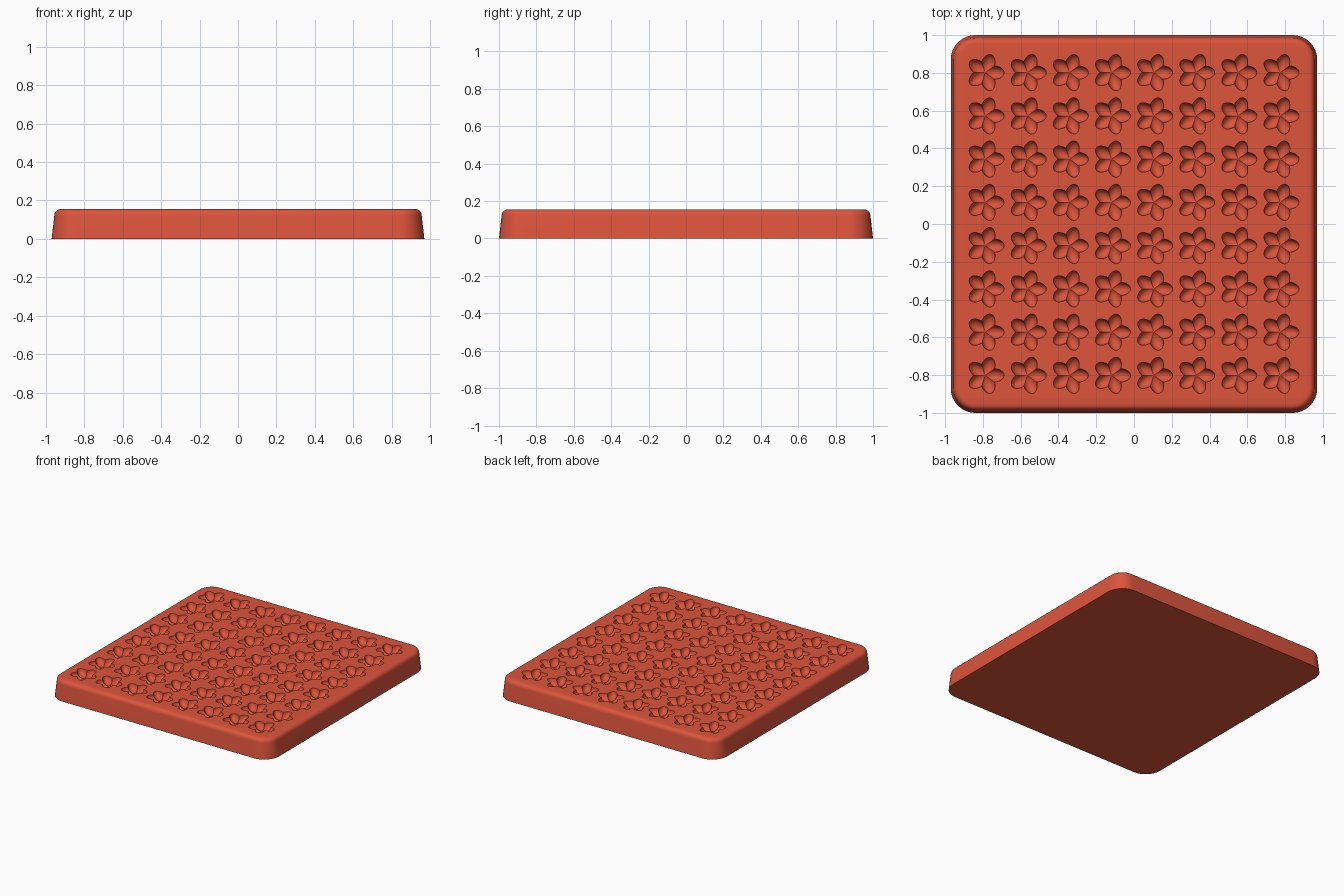
import bpy, bmesh
from math import sin, cos, pi, sqrt, tau, radians

if "Cube" in bpy.data.objects:
    bpy.data.objects.remove(bpy.data.objects["Cube"], do_unlink=True)

HALF_X, HALF_Y, HEIGHT, CORNER = 0.97, 1.0, 0.155, 0.13
COUNT = 8                                # recesses along each side
CELL_X, CELL_Y = 0.1115, 0.1145          # half size of one cell
RIM_X, RIM_Y = CELL_X * COUNT, CELL_Y * COUNT
PETALS, DEPTH = 5, 0.045
OFFSET, LENGTH, WIDTH = 0.042, 0.058, 0.036   # one ellipsoid petal
STEPS, RINGS = 80, 8

bm = bmesh.new()


def loop(points):
    return [bm.verts.new(p) for p in points]


def bridge(outer, inner):
    n = len(outer)
    for i in range(n):
        j = (i + 1) % n
        bm.faces.new((outer[i], outer[j], inner[j], inner[i]))


def rounded_rect(inset, z, segments=10):
    r = CORNER - inset
    points = []
    for k, (sx, sy) in enumerate(((1, 1), (-1, 1), (-1, -1), (1, -1))):
        for i in range(segments + 1):
            a = (k + i / segments) * pi / 2
            points.append((sx * (HALF_X - CORNER) + r * cos(a),
                           sy * (HALF_Y - CORNER) + r * sin(a), z))
    return points


def clamp(v, limit):
    return max(-limit, min(limit, v))


def petal_depth(x, y):
    best = 0
    for k in range(PETALS):
        a = k * tau / PETALS
        u = (x * cos(a) + y * sin(a) - OFFSET) / LENGTH
        v = (y * cos(a) - x * sin(a)) / WIDTH
        best = max(best, 1 - u * u - v * v)
    return DEPTH * sqrt(best)


def outline_radius(angle):
    # farthest point where a ray from the flower centre leaves a petal
    best = 0
    for k in range(PETALS):
        a = angle - k * tau / PETALS
        qa = (cos(a) / LENGTH) ** 2 + (sin(a) / WIDTH) ** 2
        qb = -2 * OFFSET * cos(a) / LENGTH ** 2
        qc = (OFFSET / LENGTH) ** 2 - 1
        best = max(best, (-qb + sqrt(qb * qb - 4 * qa * qc)) / (2 * qa))
    return best


# Tapered slab with a rounded upper edge
profile = [(0, 0), (0.014, 0.122)]
for i in range(1, 6):
    a = i / 5 * pi / 2
    profile.append((0.045 - 0.031 * cos(a), 0.122 + 0.033 * sin(a)))
loops = [loop(rounded_rect(*p)) for p in profile]
for lower, upper in zip(loops, loops[1:]):
    bridge(lower, upper)
bm.faces.new(reversed(loops[0]))

# Flat border around the grid of recesses
border = loop([(clamp(v.co.x, RIM_X), clamp(v.co.y, RIM_Y), HEIGHT) for v in loops[-1]])
bridge(loops[-1], border)

# One flower recess: concentric rings from the cell edge down to the centre
angles = [i * tau / STEPS for i in range(STEPS)]
edge = []
for a in angles:
    m = max(abs(cos(a)), abs(sin(a)))
    edge.append((CELL_X * cos(a) / m, CELL_Y * sin(a) / m, HEIGHT))
SHIFT = -0.007
cell = [edge]
for k in range(RINGS, 0, -1):
    ring = []
    for a in angles:
        r = outline_radius(a) * sin(k / RINGS * pi / 2)
        x, y = r * cos(a), r * sin(a)
        depth = 0 if k == RINGS else petal_depth(x, y)
        ring.append((x + SHIFT, y, HEIGHT - depth))
    cell.append(ring)

# Repeat the recess over the grid
for col in range(COUNT):
    for row in range(COUNT):
        cx = (2 * col + 1) * CELL_X - RIM_X
        cy = (2 * row + 1) * CELL_Y - RIM_Y
        rings = [loop([(cx + x, cy + y, z) for x, y, z in ring]) for ring in cell]
        for outer, inner in zip(rings, rings[1:]):
            bridge(outer, inner)
        centre = bm.verts.new((cx + SHIFT, cy, HEIGHT - petal_depth(0, 0)))
        last = rings[-1]
        for i in range(STEPS):
            bm.faces.new((last[i], last[(i + 1) % STEPS], centre))

bmesh.ops.remove_doubles(bm, verts=bm.verts[:], dist=0.00001)
mesh = bpy.data.meshes.new("flower_mould")
bm.to_mesh(mesh)
bm.free()

mould = bpy.data.objects.new("flower_mould", mesh)
bpy.context.collection.objects.link(mould)

# Red-orange silicone
colour = (0.72, 0.09, 0.045, 1)
mat = bpy.data.materials.new("red_orange")
mat.use_nodes = True
mat.diffuse_color = colour
for node in mat.node_tree.nodes:
    if node.type == "BSDF_PRINCIPLED":
        node.inputs["Base Color"].default_value = colour
mesh.materials.append(mat)

bpy.ops.object.select_all(action="DESELECT")
mould.select_set(True)
bpy.context.view_layer.objects.active = mould
bpy.ops.object.shade_smooth_by_angle(angle=radians(30))
